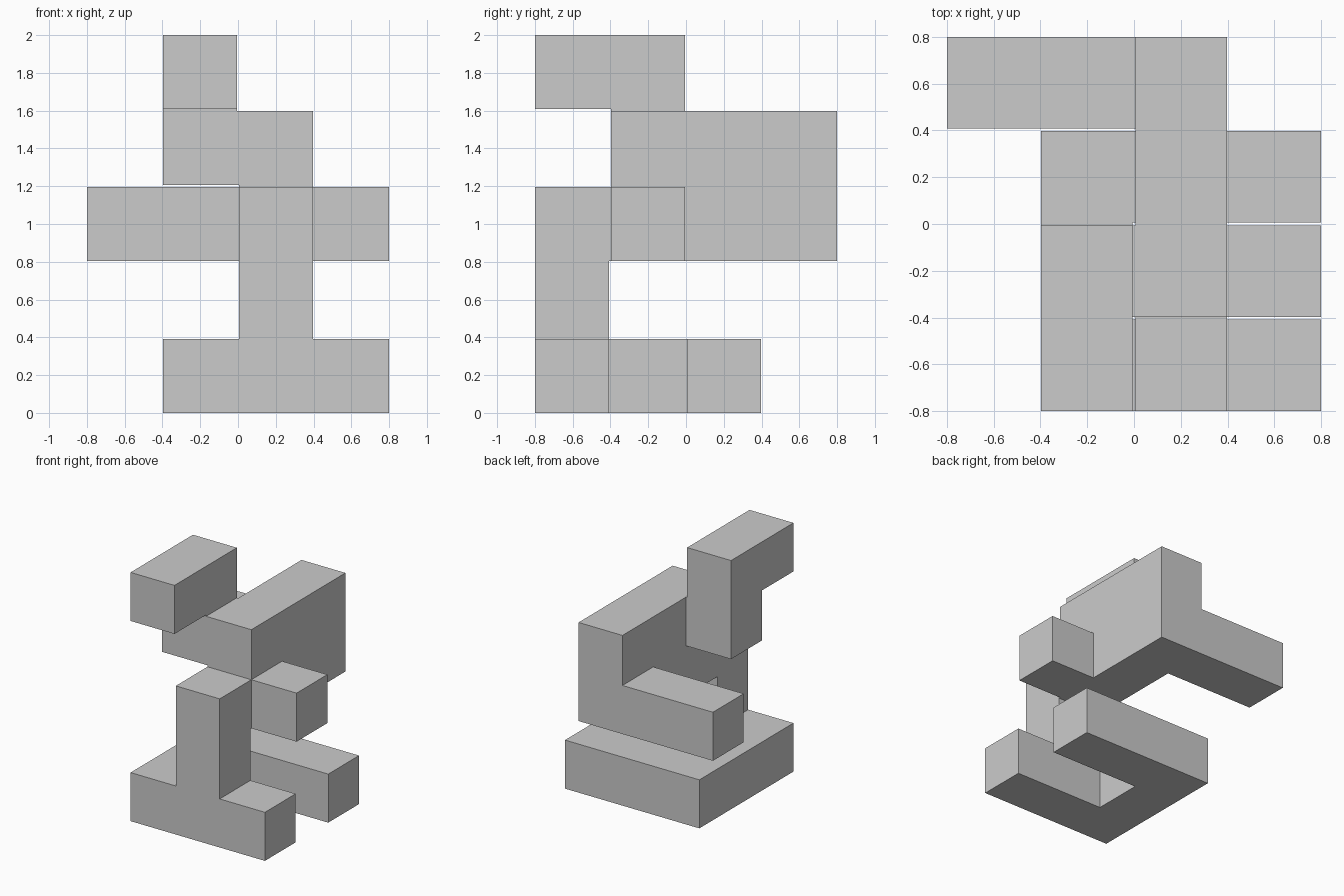
import bpy
import bmesh
from itertools import product

if "Cube" in bpy.data.objects:
    bpy.data.objects.remove(bpy.data.objects["Cube"])

PITCH, GAP = 0.4024, 0.012      # cube spacing, clearance between unjoined cubes
HALF = (4 * PITCH - GAP) / 2    # centres the 4 x 4 footprint

# Bars of the puzzle piece as inclusive (x, y, z) cube ranges
BARS = {
    "base_side":   ((1, 0, 0), (1, 2, 0)),
    "base_front":  ((1, 0, 0), (3, 0, 0)),
    "base_back":   ((1, 2, 0), (3, 2, 0)),
    "column":      ((2, 0, 0), (2, 0, 2)),
    "wall":        ((2, 1, 2), (2, 3, 3)),
    "right_stub":  ((3, 1, 2), (3, 1, 2)),
    "back_arm":    ((0, 3, 2), (2, 3, 2)),
    "upper_post":  ((1, 1, 3), (1, 1, 4)),
    "top_arm":     ((1, 0, 4), (1, 1, 4)),
}

cubes = set()
for lo, hi in BARS.values():
    cubes.update(product(*(range(a, b + 1) for a, b in zip(lo, hi))))


def solid(c):
    """Even indices are cubes, odd ones the gaps; a gap fills if all its cubes exist."""
    return all(n in cubes for n in product(*({i // 2, (i + 1) // 2} for i in c)))


def plane(i):
    return (i // 2) * PITCH + (i % 2) * (PITCH - GAP)


# Skin the joined cubes with their outer faces
bm = bmesh.new()
for c in product(range(7), range(7), range(9)):
    if not solid(c):
        continue
    for axis, step in product(range(3), (0, 1)):
        n = list(c)
        n[axis] += 2 * step - 1
        if solid(n):
            continue
        u, v = (axis + 1) % 3, (axis + 2) % 3
        corners = []
        for du, dv in ((0, 0), (1, 0), (1, 1), (0, 1)):
            p = list(c)
            p[axis] += step
            p[u] += du
            p[v] += dv
            x, y, z = map(plane, p)
            corners.append(bm.verts.new((x - HALF, y - HALF, z)))
        bm.faces.new(corners if step else corners[::-1])

# Weld and merge into clean flat faces
bmesh.ops.remove_doubles(bm, verts=bm.verts, dist=0.001)
bmesh.ops.dissolve_limit(bm, angle_limit=0.01, verts=bm.verts, edges=bm.edges)

mesh = bpy.data.meshes.new("cube_puzzle_piece")
bm.to_mesh(mesh)
bm.free()
bpy.context.collection.objects.link(bpy.data.objects.new("cube_puzzle_piece", mesh))
